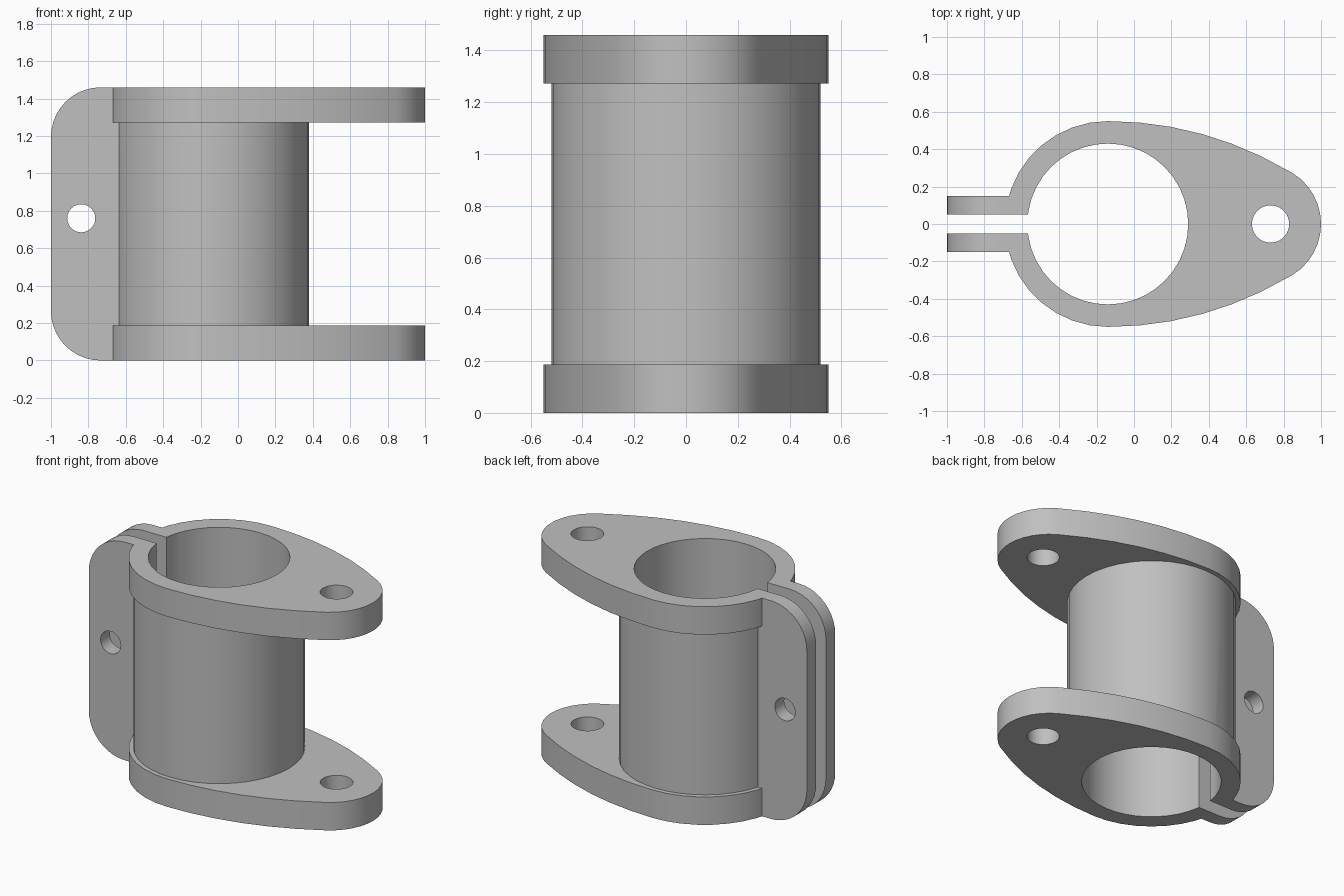
import bpy, bmesh, math

if "Cube" in bpy.data.objects:
    bpy.data.objects.remove(bpy.data.objects["Cube"])

CX = -0.14            # centre of the bore
H = 1.46              # overall height
FL = 0.187            # flange thickness


def arc(cx, cy, r, a0, a1, n):
    """Points on an arc, angles in degrees."""
    return [(cx + r * math.cos(math.radians(a0 + (a1 - a0) * i / n)),
             cy + r * math.sin(math.radians(a0 + (a1 - a0) * i / n))) for i in range(n + 1)]


def prism(name, pts, lo, hi, upright=False):
    """Extrude an outline along z, or along y when upright (points are x, z)."""
    bm = bmesh.new()
    place = (lambda p, d: (p[0], d, p[1])) if upright else (lambda p, d: (p[0], p[1], d))
    a = [bm.verts.new(place(p, lo)) for p in pts]
    b = [bm.verts.new(place(p, hi)) for p in pts]
    n = len(pts)
    bm.faces.new(a)
    bm.faces.new(b)
    for i in range(n):
        j = (i + 1) % n
        bm.faces.new((a[i], a[j], b[j], b[i]))
    bmesh.ops.recalc_face_normals(bm, faces=bm.faces)
    me = bpy.data.meshes.new(name)
    bm.to_mesh(me)
    bm.free()
    ob = bpy.data.objects.new(name, me)
    bpy.context.collection.objects.link(ob)
    return ob


def circle(cx, cy, r, n):
    return arc(cx, cy, r, 0, 360, n)[:-1]


def combine(target, other, op):
    """Apply a boolean and discard the helper."""
    m = target.modifiers.new("bool", 'BOOLEAN')
    m.operation, m.solver, m.object = op, 'EXACT', other
    bpy.context.view_layer.objects.active = target
    bpy.ops.object.modifier_apply(modifier=m.name)
    bpy.data.objects.remove(other)


# Teardrop flange outline: nose arc, gently bowed flank, round back, mirrored in y
half = arc(0.68, 0, 0.32, 0, 59, 6)
half += arc(CX, -1.33, 1.88, 59, 90, 6)[1:]
half += arc(CX, 0, 0.55, 90, 180, 9)[1:]
flange = half + [(x, -y) for x, y in reversed(half[1:-1])]

# Solid body: sleeve, two flanges and the clamp ears
bracket = prism("clamp_bracket", circle(CX, 0, 0.52, 40), 0.1, H - 0.1)
combine(bracket, prism("lower_flange", flange, 0, FL), 'UNION')
combine(bracket, prism("upper_flange", flange, H - FL, H), 'UNION')
R = 0.265
ears = [(-0.4, 0)] + arc(-1 + R, R, R, 270, 180, 10) + arc(-1 + R, H - R, R, 180, 90, 10) + [(-0.4, H)]
combine(bracket, prism("clamp_ears", ears, -0.15, 0.15, True), 'UNION')

# Openings: bore, clamp slot, flange pin holes, ear bolt hole
combine(bracket, prism("bore", circle(CX, 0, 0.43, 40), -0.2, H + 0.2), 'DIFFERENCE')
slot = [(-1.2, -0.052), (CX, -0.052), (CX, 0.052), (-1.2, 0.052)]
combine(bracket, prism("slot", slot, -0.2, H + 0.2), 'DIFFERENCE')
combine(bracket, prism("pin_hole", circle(0.73, 0, 0.1, 24), -0.2, H + 0.2), 'DIFFERENCE')
combine(bracket, prism("bolt_hole", circle(-0.838, 0.76, 0.075, 24), -0.4, 0.4, True), 'DIFFERENCE')

# Plain grey metal
grey = bpy.data.materials.new("grey_metal")
grey.diffuse_color = (0.53, 0.53, 0.53, 1)
grey.use_nodes = True
grey.node_tree.nodes["Principled BSDF"].inputs["Base Color"].default_value = grey.diffuse_color
bracket.data.materials.clear()
bracket.data.materials.append(grey)
for p in bracket.data.polygons:
    p.material_index = 0

bpy.ops.object.select_all(action='DESELECT')
bracket.select_set(True)
bpy.context.view_layer.objects.active = bracket
bpy.ops.object.shade_smooth_by_angle(angle=math.radians(25))
